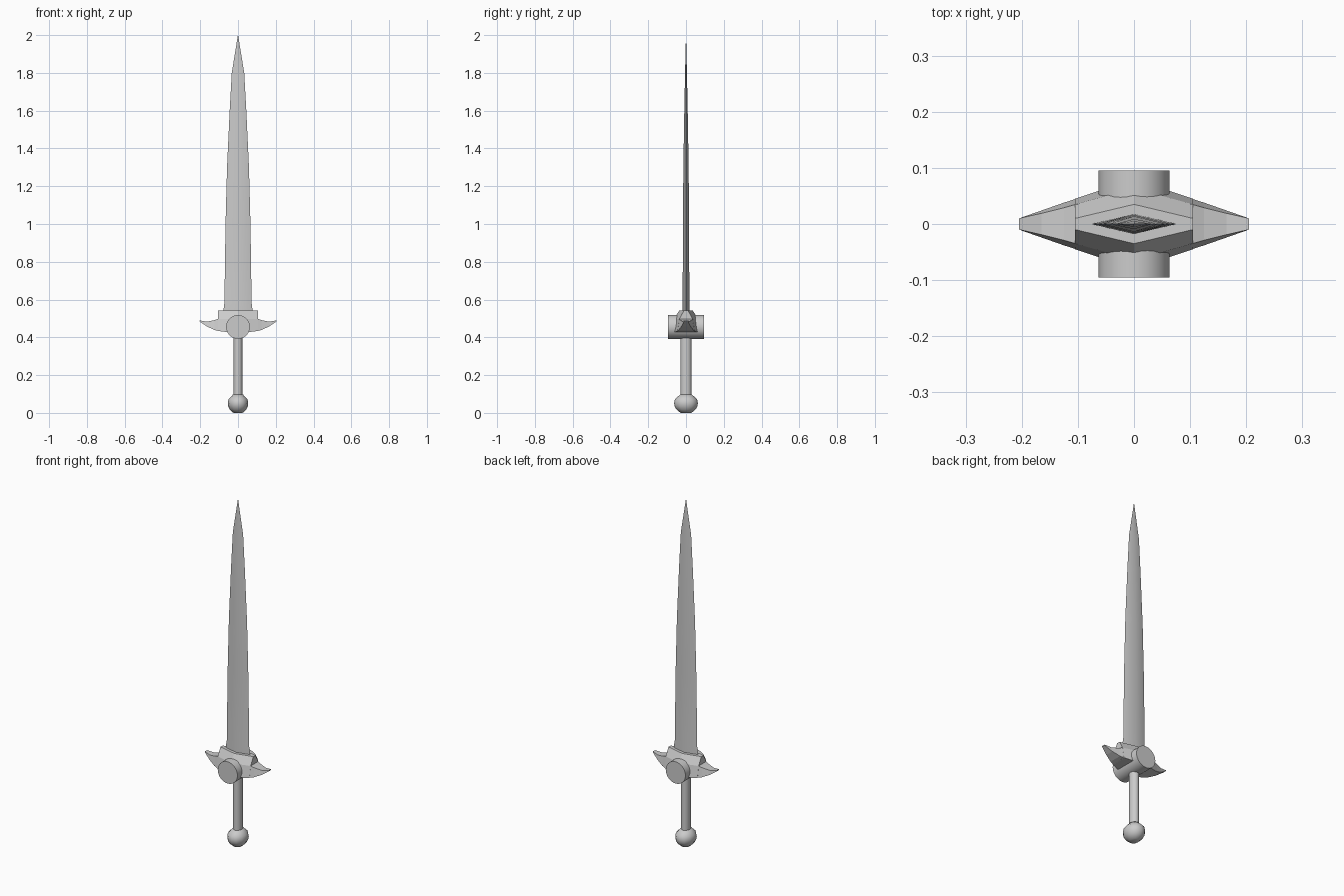
import bpy, bmesh
from math import cos, sin, pi, radians

if "Cube" in bpy.data.objects:
    bpy.data.objects.remove(bpy.data.objects["Cube"])


def loft(name, rings, smooth=None):
    """Skin a closed solid through rings holding equal point counts."""
    bm = bmesh.new()
    vs = [[bm.verts.new(p) for p in ring] for ring in rings]
    n = len(rings[0])
    for a, b in zip(vs, vs[1:]):
        for i in range(n):
            j = (i + 1) % n
            bm.faces.new((a[i], a[j], b[j], b[i]))
    bm.faces.new(vs[0])
    bm.faces.new(vs[-1])
    bmesh.ops.recalc_face_normals(bm, faces=bm.faces)
    mesh = bpy.data.meshes.new(name)
    bm.to_mesh(mesh)
    bm.free()
    obj = bpy.data.objects.new(name, mesh)
    bpy.context.collection.objects.link(obj)
    if smooth:
        bpy.ops.object.select_all(action='DESELECT')
        bpy.context.view_layer.objects.active = obj
        obj.select_set(True)
        bpy.ops.object.shade_smooth_by_angle(angle=radians(smooth))
    return obj


def oval(rx, ry, z, n):
    return [(rx * cos(2 * pi * i / n), ry * sin(2 * pi * i / n), z) for i in range(n)]


def section(x, levels):
    """Symmetric cross-section at x from (half width, z) levels, bottom to top."""
    return [(x, y, z) for y, z in levels] + [(x, -y, z) for y, z in reversed(levels)]


# Blade: diamond sections tapering to the point
blade = [(0.50, 0.077, 0.018), (0.57, 0.075, 0.018), (0.58, 0.072, 0.018),
         (1.00, 0.066, 0.016), (1.30, 0.058, 0.014), (1.60, 0.044, 0.009),
         (1.80, 0.033, 0.005), (2.00, 0.0005, 0.0003)]
loft("blade", [oval(w, t, z, 4) for z, w, t in blade], 30)

# Guard body: faceted block, thickest in the middle
end = [(0.045, 0.434), (0.035, 0.498), (0.010, 0.543)]
mid = [(0.080, 0.420), (0.064, 0.498), (0.035, 0.543)]
loft("guard_body", [section(-0.105, end), section(0, mid), section(0.105, end)])

# Guard arms: swept, upturned points on both sides
arm = [(0.100, [(0.046, 0.433), (0.036, 0.500)]),
       (0.125, [(0.038, 0.439), (0.029, 0.491)]),
       (0.165, [(0.024, 0.458), (0.019, 0.483)]),
       (0.205, [(0.010, 0.485), (0.010, 0.490)])]
for side, label in ((1, "right"), (-1, "left")):
    loft("guard_arm_" + label, [section(side * x, lv) for x, lv in arm])

# Round boss running through the guard front to back
boss = loft("guard_boss", [oval(0.063, 0.063, z, 32) for z in (-0.095, 0.095)], 30)
boss.rotation_euler.x = pi / 2
boss.location.z = 0.455

# Oval grip
loft("grip", [oval(0.024, 0.029, z, 16) for z in (0.08, 0.43)], 40)

# Pommel: flattened ball
pommel = [(0.0, 0.45), (0.018, 0.8), (0.035, 0.96), (0.052, 1.0), (0.072, 0.93), (0.097, 0.5)]
loft("pommel", [oval(0.054 * r, 0.063 * r, z, 12) for z, r in pommel], 50)
